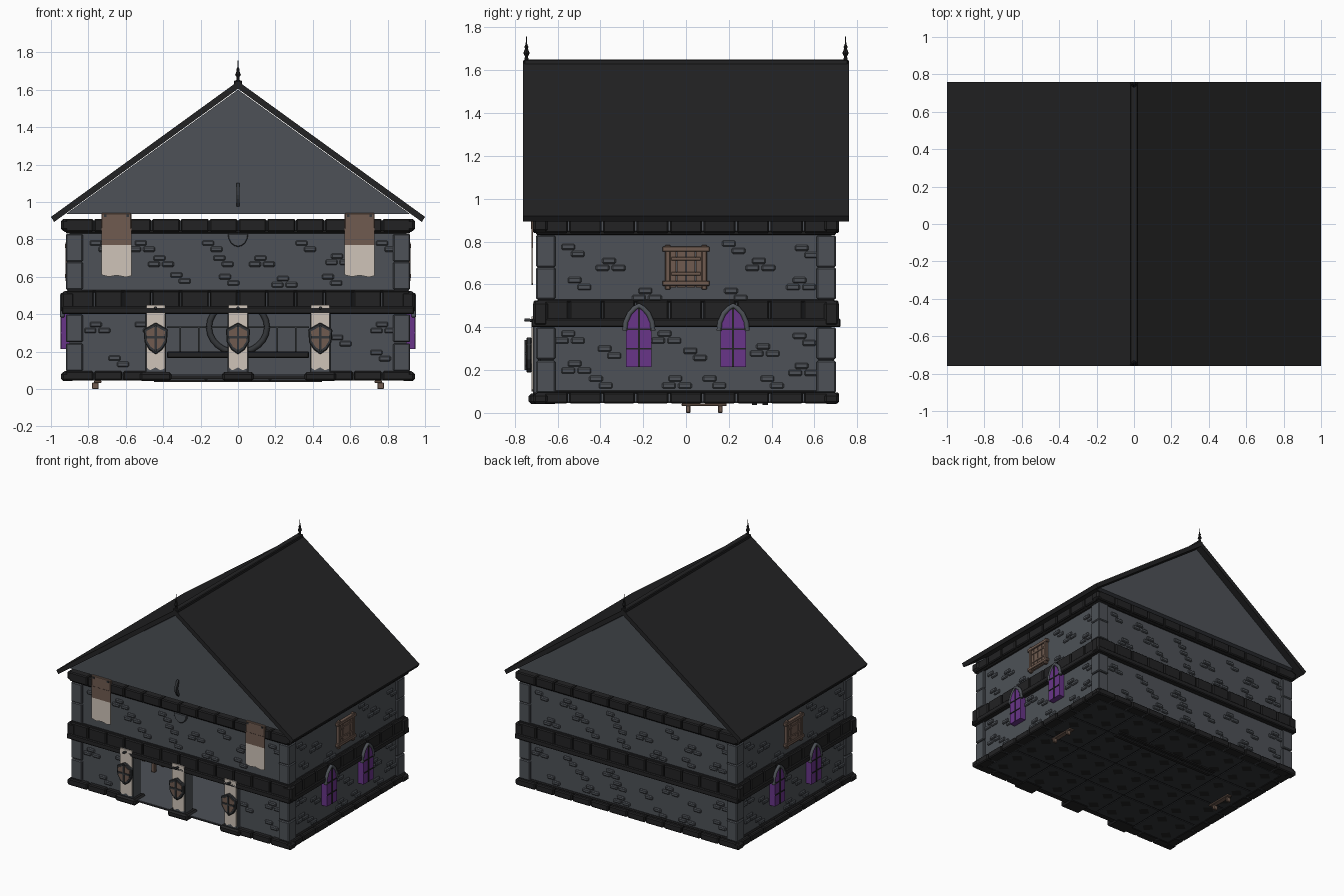
import bpy, bmesh, math
from mathutils import Vector

if "Cube" in bpy.data.objects:
    bpy.data.objects.remove(bpy.data.objects["Cube"])


def material(name, rgb):
    m = bpy.data.materials.new(name)
    m.diffuse_color = (*rgb, 1)
    m.use_nodes = True
    m.node_tree.nodes["Principled BSDF"].inputs["Base Color"].default_value = m.diffuse_color
    return m


STONE = material("slate_stone", (.075, .083, .095))
DARK = material("black_stone", (.016, .016, .017))
IRON = material("dark_iron", (.034, .037, .041))
WOOD = material("brown_wood", (.16, .105, .08))
GLASS = material("purple_glass", (.14, .035, .25))
CLOTH = material("pale_cloth", (.62, .55, .48))

WALL = (.68, .90)          # wall distance from centre: front/back, sides
SIDES = (0, 1, 2, 3)       # front, right, back, left


def P(side, u, d, z):
    """Point on a side: u along the wall, d outward, z up."""
    return Vector([(u, -d, z), (d, u, z), (-u, d, z), (-d, -u, z)][side])


def add_object(name, bm, mat, bevel=0):
    bmesh.ops.recalc_face_normals(bm, faces=bm.faces)
    me = bpy.data.meshes.new(name)
    bm.to_mesh(me)
    bm.free()
    me.materials.append(mat)
    ob = bpy.data.objects.new(name, me)
    bpy.context.collection.objects.link(ob)
    if bevel:
        mod = ob.modifiers.new("edges", 'BEVEL')
        mod.width, mod.segments = bevel, 1
    return ob


def boxes(name, items, mat, bevel=0):
    """items: (side, u0, u1, d0, d1, z0, z1)"""
    bm = bmesh.new()
    for s, u0, u1, d0, d1, z0, z1 in items:
        lo = [bm.verts.new(P(s, u, d, z0)) for u, d in ((u0, d0), (u1, d0), (u1, d1), (u0, d1))]
        hi = [bm.verts.new(P(s, u, d, z1)) for u, d in ((u0, d0), (u1, d0), (u1, d1), (u0, d1))]
        bm.faces.new(lo)
        bm.faces.new(hi)
        for i in range(4):
            j = (i + 1) % 4
            bm.faces.new((lo[i], lo[j], hi[j], hi[i]))
    return add_object(name, bm, mat, bevel)


def prism(name, side, pts, d0, d1, mat, bevel=0):
    bm = bmesh.new()
    a = [bm.verts.new(P(side, u, d0, z)) for u, z in pts]
    b = [bm.verts.new(P(side, u, d1, z)) for u, z in pts]
    bm.faces.new(a)
    bm.faces.new(b)
    for i in range(len(a)):
        j = (i + 1) % len(a)
        bm.faces.new((a[i], a[j], b[j], b[i]))
    return add_object(name, bm, mat, bevel)


def tube(name, pts, r, mat):
    cu = bpy.data.curves.new(name, 'CURVE')
    cu.dimensions, cu.bevel_depth, cu.bevel_resolution, cu.use_fill_caps = '3D', r, 1, True
    sp = cu.splines.new('POLY')
    sp.points.add(len(pts) - 1)
    for p, co in zip(sp.points, pts):
        p.co = (*co, 1)
    cu.materials.append(mat)
    ob = bpy.data.objects.new(name, cu)
    bpy.context.collection.objects.link(ob)


def span(side):
    return WALL[1] if side % 2 == 0 else WALL[0]


# walls, open on top; the front has an entrance between pillars
walls = [(s, -span(s), span(s), WALL[s % 2] - .05, WALL[s % 2], .05, .9) for s in (1, 2, 3)]
walls += [(0, -.9, -.39, .63, .68, .05, .9), (0, .39, .9, .63, .68, .05, .9), (0, -.39, .39, .63, .68, .43, .9)]
boxes("walls", walls, STONE)

# corner columns made of stacked blocks
boxes("corner_columns", [(s, e * .875 - .045, e * .875 + .045, .61, .70, z, z + .149)
                         for s in (0, 2) for e in (-1, 1) for z in (.095, .25, .53, .68)], STONE, .006)

# raised bricks in small clusters
WIDE = [(-.76, .78), (-.52, .78), (-.16, .78), (.12, .70), (.34, .78), (.53, .71), (.77, .78), (-.66, .60),
        (-.33, .61), (-.42, .70), (-.07, .60), (.24, .59), (.48, .60), (.74, .63), (-.10, .70)]
NARROW = [(-.55, .775), (-.36, .71), (-.52, .62), (-.19, .57), (.20, .79), (.34, .71), (.54, .77), (.53, .62), (.21, .57)]
LOWER = [(-.55, .37), (-.38, .30), (-.52, .23), (-.42, .16), (-.10, .37), (.02, .29), (-.05, .16), (.11, .16),
         (.36, .31), (.53, .36), (.54, .22), (.38, .16)]
bricks = []
for s in SIDES:
    d = WALL[s % 2]
    spots = WIDE + [(u, z - .435) for u, z in WIDE] if s % 2 == 0 else NARROW + LOWER
    for i, (u, z) in enumerate(spots):
        if s == 0 and z < .5 and abs(u) < .52:
            continue
        if s == 0 and z > .5 and abs(abs(u) - .65) < .1:
            continue
        trio = [(0, 0), (.045, -.033)] + ([(-.03, -.033)] if i % 2 else [])
        for du, dz in trio:
            bricks.append((s, u + du - .032, u + du + .032, d - .005, d + .012, z + dz - .014, z + dz + .014))
boxes("raised_bricks", bricks, STONE, .006)

# dark stone bands around the building
blocks, strips = [], []
for z0, z1, grow in ((.045, .095, .035), (.43, .525, .032), (.84, .91, .035)):
    for s in SIDES:
        L, d = span(s) + grow - .01, WALL[s % 2] + grow
        n = round(2 * L / .16)
        for i in range(n):
            a = -L + 2 * L * i / n
            b = a + 2 * L / n
            if s == 0 and z0 < .1 and abs(a + b) / 2 < .39:
                continue
            blocks.append((s, a + .003, b - .003, d - .08, d, z0, z1))
boxes("band_blocks", blocks, DARK, .007)
for z0, z1, g in ((.40, .44, .042), (.515, .53, .015), (.83, .85, .02), (.09, .105, .012)):
    for s in SIDES:
        if z0 < .1 and s == 0:
            continue
        strips.append((s, -span(s) - g, span(s) + g, WALL[s % 2] - .02, WALL[s % 2] + g, z0, z1))
boxes("band_strips", strips, DARK, .006)
boxes("corner_caps", [(s, e * .91 - .036, e * .91 + .036, .645, .715, z0, z1) for s in (0, 2) for e in (-1, 1)
                      for z0, z1 in ((.042, .09), (.405, .52), (.845, .908))], DARK, .012)

# floors and underside tiles
boxes("ground_slab", [(0, -.9, .9, -.68, .68, .052, .07)], DARK)
boxes("floor_top", [(0, -.86, .86, -.64, .70, .07, .078)], STONE)
boxes("upper_floor", [(0, -.86, .86, -.64, .64, .46, .50)], STONE)
tiles = [(0, -.86 + .344 * i + .005, -.86 + .344 * (i + 1) - .005, -.64 + .32 * j + .005, -.64 + .32 * (j + 1) - .005, .046, .053)
         for i in range(5) for j in range(4)]
boxes("underside_tiles", tiles, IRON)
bm = bmesh.new()
for i in range(10):
    for j in range(8):
        x, y = -.774 + .172 * i, -.56 + .16 * j
        bm.faces.new([bm.verts.new((x + a * .05, y + b * .045, .0445)) for a, b in ((1, 0), (0, 1), (-1, 0), (0, -1))])
diamonds = add_object("underside_diamonds", bm, DARK)
boxes("underside_rails", [(0, -.45, .45, -y - .012, -y + .012, .036, .046) for y in (.32, .37)], DARK)
boxes("carry_handles", [b for s in (1, 3) for e in [1 if s == 1 else -1] for b in (
    (s, e * .085 - .105, e * .085 + .105, .73, .77, .032, .045), (s, e * .01 - .01, e * .01 + .01, .745, .78, 0, .034),
    (s, e * .16 - .01, e * .16 + .01, .745, .78, 0, .034))], WOOD, .003)

# entrance pillars with banners and shields
for x in (-.44, 0, .44):
    boxes("entrance_pillar", [(0, x - .055, x + .055, .62, .715, .05, .45)], STONE, .006)
    boxes("pillar_foot", [(0, x - .085, x + .085, .60, .735, .042, .09)], DARK, .012)
    prism("small_banner", 0, [(x - .05, .45), (x - .05, .115), (x - .03, .10), (x, .115), (x + .025, .1), (x + .05, .11),
                              (x + .05, .45)], .714, .722, CLOTH)
    tube("banner_peg", [(x, -.70, .43), (x, -.755, .435)], .008, IRON)
    heater = [(-.065, .32), (-.035, .335), (0, .355), (.035, .335), (.065, .32), (.06, .25), (.035, .21), (0, .185),
              (-.035, .21), (-.06, .25)]
    prism("shield_rim", 0, [(x + u, z) for u, z in heater], .722, .744, IRON, .005)
    prism("shield_face", 0, [(x + u * .76, .275 + (z - .275) * .76) for u, z in heater], .74, .748, WOOD)
    boxes("shield_cross", [(0, x - .006, x + .006, .74, .754, .2, .34), (0, x - .05, x + .05, .74, .754, .27, .282)], IRON)

# large upper banners
for x in (-.65, .65):
    prism("banner_lower", 0, [(x - .08, .77), (x - .08, .61), (x - .04, .6), (x, .608), (x + .05, .598), (x + .08, .605),
                              (x + .08, .77)], .715, .722, CLOTH)
    boxes("banner_upper", [(0, x - .08, x + .08, .715, .722, .77, .86)], WOOD)
    boxes("banner_hanger", [(0, x - .08, x + .08, .70, .724, .855, .94)], WOOD, .004)
    boxes("hanger_rivets", [(0, x + u - .007, x + u + .007, .72, .729, .92, .932) for u in (-.06, .06)], IRON)

# pointed windows and wooden shutters on both sides
for s in (1, 3):
    for u in (-.22, .22):
        arch = [(-.06, .38), (-.056, .42), (-.04, .46), (-.018, .485), (0, .497), (.018, .485), (.04, .46), (.056, .42), (.06, .38)]
        prism("window_glass", s, [(u - .06, .215)] + [(u + a, z) for a, z in arch] + [(u + .06, .215)], .89, .946, GLASS)
        tube("window_arch", [P(s, u + a * 1.1, .94, z + .004) for a, z in arch], .013, STONE)
        boxes("window_lattice", [(s, u - .005, u + .005, .94, .95, .215, .49)] +
              [(s, u - .058, u + .058, .94, .95, z - .004, z + .004) for z in (.30, .39)], DARK)
    boxes("shutter_boards", [(s, -.09 + .045 * i + .002, -.045 + .045 * i - .002, .89, .915, .585, .775) for i in range(4)], WOOD)
    boxes("shutter_frame", [(s, -.11, .11, .89, .925, z - .012, z + .012) for z in (.605, .765)] +
          [(s, v - .012, v + .012, .89, .922, .575, .785) for v in (-.085, .085)] +
          [(s, -.07, .07, .89, .92, z - .008, z + .008) for z in (.65, .72)], WOOD, .003)

# roof, gables, ridge and finials
prism("roof", 0, [(0, 1.645), (1, .92), (.983, .893), (0, 1.605), (-.983, .893), (-1, .92)], -.76, .76, DARK)
for s in (0, 2):
    prism("gable_wall", s, [(-.92, .935), (.92, .935), (0, 1.6)], .67, .71, STONE)
    bm = bmesh.new()
    rings = [(.012, 1.64), (.007, 1.665), (.015, 1.68), (.007, 1.70), (.009, 1.71), (.004, 1.72), (.001, 1.76)]
    loops = [[bm.verts.new(P(s, r * math.cos(k * math.pi / 4), .745 + r * math.sin(k * math.pi / 4), z)) for k in range(8)]
             for r, z in rings]
    for a, b in zip(loops, loops[1:]):
        for k in range(8):
            bm.faces.new((a[k], a[k - 1], b[k - 1], b[k]))
    add_object("finial", bm, DARK)
boxes("ridge_cap", [(0, -.022, .022, -.757, .757, 1.622, 1.65)], DARK, .005)

# hook on the gable and keystone below it
outer = [(-.725 - .03 * math.sin(t * math.pi / 6), .975 + .125 * t / 6) for t in range(7)]
inner = [(-.715 - .018 * math.sin(t * math.pi / 6), .985 + .105 * t / 6) for t in range(5, -1, -1)]
prism("gable_hook", 1, outer + inner, -.008, .008, IRON)
prism("keystone", 0, [(.055 * math.cos(a * math.pi / 8), .83 - .07 * math.sin(a * math.pi / 8)) for a in range(9)],
      .67, .70, STONE, .004)

# interior: back ledge, railing, ring ornament and table
boxes("back_ledge", [(2, -.38, .38, .56, .64, .165, .20)], DARK, .005)
boxes("back_railing", [(2, -.38, .38, .59, .602, .325, .335)] +
      [(2, x - .004, x + .004, .592, .6, .2, .33) for x in (-.31, -.21, .21, .31)], IRON)
tube("wall_ring", [(.155 * math.cos(k * math.pi / 12), .61, .33 + .135 * math.sin(k * math.pi / 12)) for k in range(25)], .018, IRON)
boxes("table", [(0, -.72, -.50, .12, .28, .20, .235)] +
      [(0, x - .015, x + .015, y - .015, y + .015, .078, .2) for x in (-.69, -.53) for y in (.145, .255)], WOOD, .004)

# turn curve parts into meshes
bpy.ops.object.select_all(action='DESELECT')
for ob in [o for o in bpy.data.objects if o.type == 'CURVE']:
    ob.select_set(True)
    bpy.context.view_layer.objects.active = ob
bpy.ops.object.convert(target='MESH')
